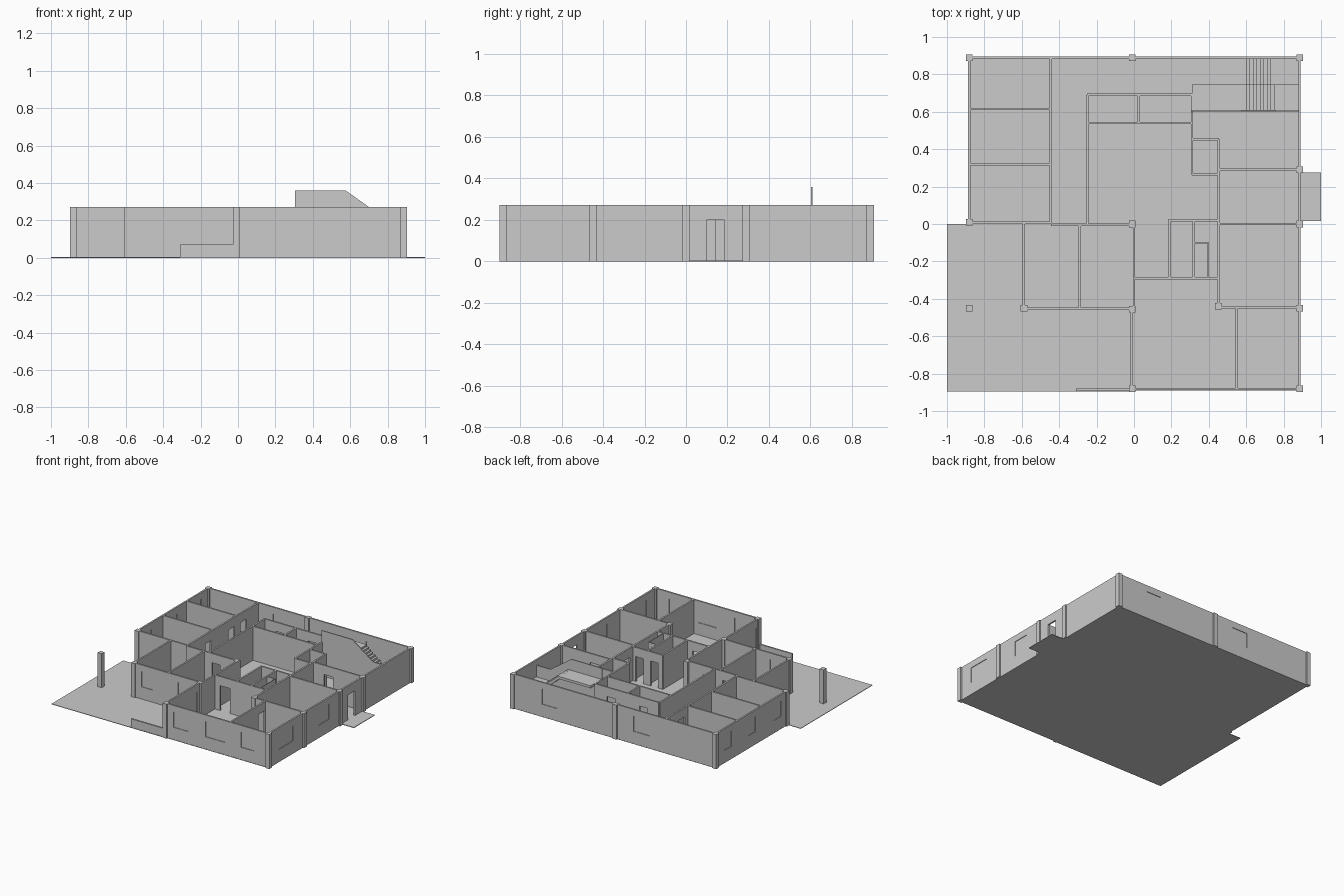
import bpy, bmesh

if "Cube" in bpy.data.objects:
    bpy.data.objects.remove(bpy.data.objects["Cube"])

H = 0.272      # wall height
T = 0.013      # wall thickness
F = 0.004      # floor thickness
DOOR = 0.2     # door head height


def add_box(bm, x0, x1, y0, y1, z0, z1):
    v = [bm.verts.new((x, y, z)) for z in (z0, z1)
         for x, y in ((x0, y0), (x1, y0), (x1, y1), (x0, y1))]
    for f in ((3, 2, 1, 0), (4, 5, 6, 7), (0, 1, 5, 4),
              (1, 2, 6, 5), (2, 3, 7, 6), (3, 0, 4, 7)):
        bm.faces.new([v[i] for i in f])


def finish(name, bm):
    bmesh.ops.recalc_face_normals(bm, faces=bm.faces)
    me = bpy.data.meshes.new(name)
    bm.to_mesh(me)
    bm.free()
    ob = bpy.data.objects.new(name, me)
    bpy.context.collection.objects.link(ob)
    return ob


def boxes(name, items):
    bm = bmesh.new()
    for b in items:
        add_box(bm, *b)
    return finish(name, bm)


def wall(name, axis, pos, a, b, openings=(), t=T, h=H):
    """Straight wall along an axis; openings are (start, end, sill, head, pane)."""
    bm = bmesh.new()

    def piece(s, e, z0, z1, th):
        if axis == 'x':
            add_box(bm, s, e, pos - th / 2, pos + th / 2, z0, z1)
        else:
            add_box(bm, pos - th / 2, pos + th / 2, s, e, z0, z1)

    cur = a
    for s, e, z0, z1, pane in sorted(openings):
        piece(cur, s, 0, h, t)
        if z0 > 0:
            piece(s, e, 0, z0, t)
        piece(s, e, z1, h, t)
        if pane:
            piece(s, e, z0, z1, t * 0.3)
        cur = e
    piece(cur, b, 0, h, t)
    return finish(name, bm)


def prism(name, pts, y0, y1):
    """Extrude an x-z outline from y0 to y1."""
    bm = bmesh.new()
    f = bm.faces.new([bm.verts.new((x, y0, z)) for x, z in pts])
    r = bmesh.ops.extrude_face_region(bm, geom=[f])
    vs = [g for g in r['geom'] if isinstance(g, bmesh.types.BMVert)]
    bmesh.ops.translate(bm, verts=vs, vec=(0, y1 - y0, 0))
    return finish(name, bm)


def win(s, e, z0=0.1, z1=0.22):
    return (s, e, z0, z1, True)


def door(s, e):
    return (s, e, 0, DOOR, False)


# Floors
boxes("house_floor", [(-0.885, 0.89, 0, 0.895, 0, F), (-0.01, 0.89, -0.89, 0, 0, F)])
boxes("terrace_floor", [(-1, -0.01, -0.895, 0, 0, F)])
boxes("balcony_floor", [(0.875, 1, 0.015, 0.275, 0, F + 0.001)])

# Columns
c = 0.0175
for x, y in ((-.88, .888), (-.01, .888), (.885, .888), (.885, .29), (.885, 0),
             (.885, -.45), (.885, -.882), (-.01, -.882), (-.01, -.455), (-.01, 0),
             (-.588, -.45), (.45, -.44), (-.88, .01), (-.88, -.45)):
    boxes("column", [(x - c, x + c, y - c, y + c, 0, H)])

# Outer walls
wall("back_wall", 'x', .888, -.88, .885, [win(-.31, -.17), win(.5, .63)])
wall("left_wall", 'y', -.88, .01, .888, [win(.08, .17), win(.4, .49), win(.7, .79)])
wall("right_wall", 'y', .885, -.882, .888,
     [win(-.76, -.59), win(-.27, -.14), door(.1, .185)])
wall("front_wall", 'x', -.882, -.01, .885,
     [win(.06, .19), win(.34, .51), win(.65, .76)])
wall("terrace_door_wall", 'y', -.013, -.882, -.455, [(-.85, -.5, 0, .21, True)])
wall("terrace_back_wall", 'x', -.453, -.59, -.01, [win(-.52, -.42), win(-.2, -.1)])
wall("terrace_side_wall", 'y', -.59, -.453, .005)
wall("left_room_front_wall", 'x', .007, -.88, -.445)
wall("terrace_low_wall", 'x', -.886, -.31, -.02, h=.07)

# Inner walls of the left half
wall("bedroom_hall_wall", 'y', -.445, 0, .888,
     [door(.22, .29), door(.51, .58), door(.66, .73)])
wall("bedroom_divider_back", 'x', .615, -.88, -.445)
wall("bedroom_divider_front", 'x', .32, -.88, -.445)
wall("hall_front_wall", 'x', -.005, -.445, 0, [door(-.39, -.32), door(-.22, -.15)])
wall("front_room_divider", 'y', -.29, -.453, -.005)
wall("front_room_end_wall", 'y', 0, -.453, 0)
wall("hall_side_wall", 'y', -.25, 0, .69)

# Inner walls of the centre
wall("closet_back_wall", 'x', .69, -.25, .31, [door(-.15, -.08), door(.13, .2)])
wall("closet_front_wall", 'x', .54, -.25, .31)
wall("closet_divider", 'y', .025, .54, .69)
wall("pantry_side_wall", 'y', .31, .265, .69)
wall("pantry_back_wall", 'x', .452, .31, .455)
wall("pantry_front_wall", 'x', .265, .31, .455)
wall("bathroom_back_wall", 'x', .02, .185, .45, [door(.225, .29), door(.35, .42)])
wall("bathroom_left_wall", 'y', .19, -.29, .02)
wall("bathroom_divider", 'y', .32, -.29, .02)
wall("shower_end_screen", 'x', -.102, .32, .4, t=.006)
wall("shower_side_screen", 'y', .396, -.29, -.1, t=.006)
wall("living_back_wall", 'x', -.29, 0, .455, [door(.05, .14)])

# Inner walls of the right side
wall("right_hall_wall", 'y', .452, -.44, .452, [door(-.4, -.32), door(.06, .14)])
wall("right_room_back_wall", 'x', .29, .45, .885, [door(.55, .63)])
wall("right_room_mid_wall", 'x', 0, .45, .885)
wall("right_room_front_wall", 'x', -.445, .45, .885)
wall("front_room_wall", 'y', .55, -.882, -.445, [door(-.54, -.46)])

# Stair: first flight climbs to the right, second returns to the left
def flight(name, xa, za, dx, dz, n, y0, y1, waist=.02):
    pts = [(xa, za)]
    for i in range(n):
        x, z = xa + dx * i, za + dz * (i + 1)
        pts += [(x, z), (x + dx, z)]
    pts += [(xa + dx * n, za + dz * n - waist), (xa + dx * .5, max(za - waist, 0))]
    prism(name, pts, y0, y1)


flight("lower_flight", .6, F, .0185, .0155, 8, .745, .882)
flight("upper_flight", .75, .14, -.0185, .0148, 9, .61, .745)
boxes("stair_landing", [(.748, .88, .745, .882, .108, .128), (.75, .88, .61, .745, .12, .14)])
boxes("upper_floor_slab", [(.31, .585, .61, .745, .253, .273)])
prism("stair_parapet_wall", [(.31, 0), (.885, 0), (.885, .232), (.756, .232),
                             (.575, .36), (.305, .36), (.305, 0)][1:], .602, .61)
